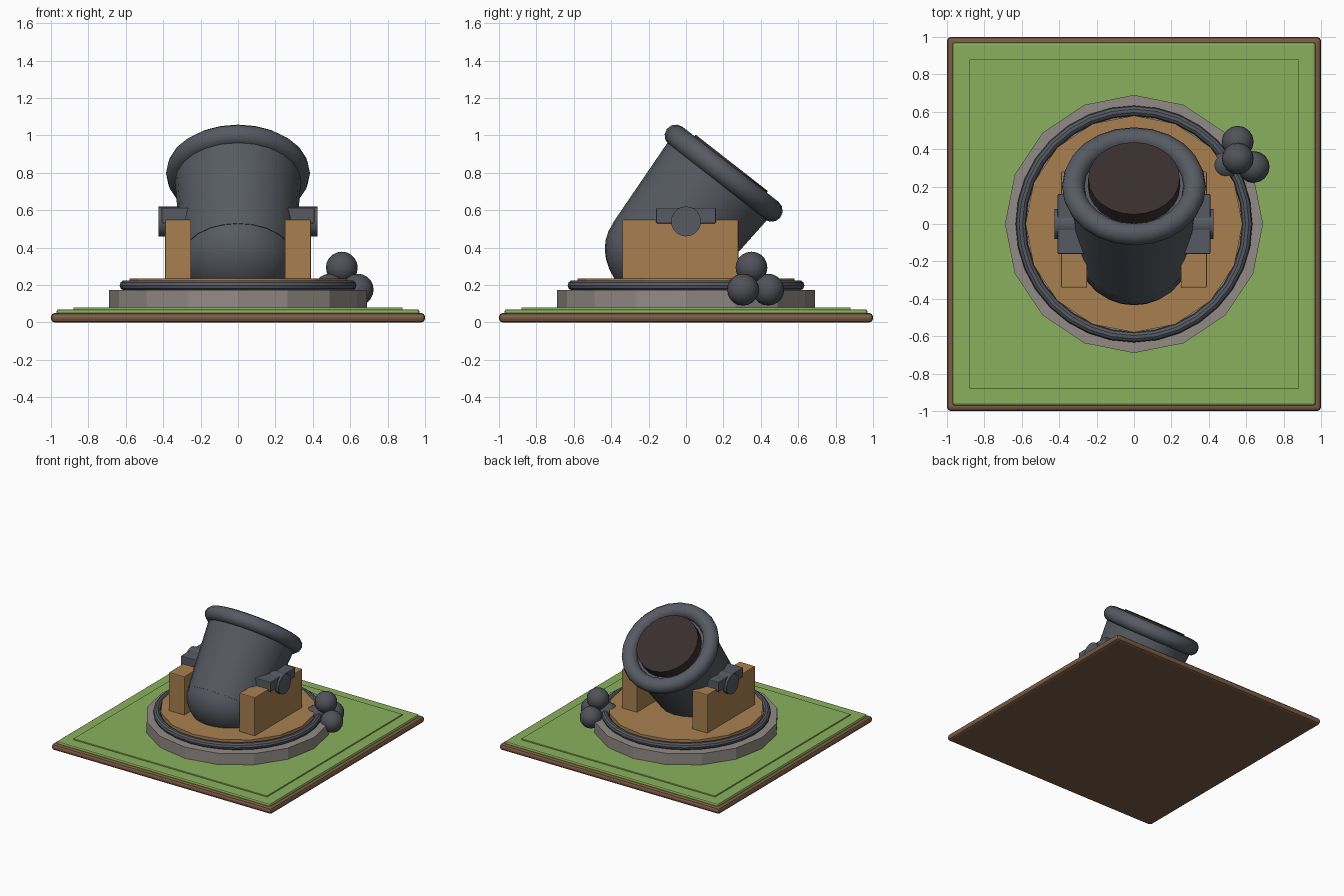
import bpy, bmesh, math
from mathutils import Vector, Matrix

old = bpy.data.objects.get("Cube")
if old:
    bpy.data.objects.remove(old, do_unlink=True)


def material(name, hexcode):
    def linear(c):
        return c / 12.92 if c <= 0.04045 else ((c + 0.055) / 1.055) ** 2.4
    rgb = [linear(int(hexcode[i:i + 2], 16) / 255) for i in (0, 2, 4)]
    m = bpy.data.materials.new(name)
    m.use_nodes = True
    m.diffuse_color = (*rgb, 1)
    node = next(n for n in m.node_tree.nodes if n.type == 'BSDF_PRINCIPLED')
    node.inputs["Base Color"].default_value = (*rgb, 1)
    node.inputs["Roughness"].default_value = 0.8
    return m


EARTH = material("earth brown", "7C5D44")
GRASS = material("grass green", "8AB05D")
STONE = material("stone grey", "918B85")
WOOD = material("timber", "A98050")
IRON = material("iron", "565A62")
SHOT = material("dark iron", "505258")
BORE = material("bore black", "3A2E2E")


def finish(name, mat, smooth=True, bevel=0, segments=2):
    ob = bpy.context.object
    ob.name = name
    ob.data.name = name
    ob.data.materials.clear()
    ob.data.materials.append(mat)
    if smooth:
        bpy.ops.object.shade_smooth_by_angle(angle=math.radians(35))
    if bevel:
        mod = ob.modifiers.new("bevel", 'BEVEL')
        mod.width = bevel
        mod.segments = segments
    return ob


def box(name, mat, low, high, bevel):
    low, high = Vector(low), Vector(high)
    bpy.ops.mesh.primitive_cube_add(size=1, location=(low + high) / 2)
    bpy.context.object.scale = high - low
    bpy.ops.object.transform_apply(location=False, rotation=False, scale=True)
    return finish(name, mat, False, bevel)


def disc(name, mat, radius, low, high, sides):
    bpy.ops.mesh.primitive_cylinder_add(vertices=sides, radius=radius, depth=high - low,
                                        location=(0, 0, (low + high) / 2))
    return finish(name, mat, False)


def lathe(name, mat, profile, sides=24):
    # Turn a (radius, height) profile around z; radius 0 closes to a point
    bm = bmesh.new()
    rings = []
    for r, z in profile:
        count = sides if r > 1e-6 else 1
        rings.append([bm.verts.new((r * math.sin(math.tau * i / sides),
                                    r * math.cos(math.tau * i / sides), z))
                      for i in range(count)])
    for a, b in zip(rings, rings[1:]):
        for i in range(sides):
            corners = [a[i % len(a)], a[(i + 1) % len(a)],
                       b[(i + 1) % len(b)], b[i % len(b)]]
            bm.faces.new(list(dict.fromkeys(corners)))
    bmesh.ops.recalc_face_normals(bm, faces=bm.faces)
    mesh = bpy.data.meshes.new(name)
    bm.to_mesh(mesh)
    bm.free()
    ob = bpy.data.objects.new(name, mesh)
    bpy.context.collection.objects.link(ob)
    bpy.ops.object.select_all(action='DESELECT')
    bpy.context.view_layer.objects.active = ob
    ob.select_set(True)
    return finish(name, mat)


# Ground tile
box("earth_slab", EARTH, (-1, -1, 0), (1, 1, 0.05), 0.02)
box("grass_slab", GRASS, (-0.97, -0.97, 0.03), (0.97, 0.97, 0.07), 0.012)
box("grass_plate", GRASS, (-0.88, -0.88, 0.06), (0.88, 0.88, 0.08), 0.003)

# Round platform with iron traversing ring
disc("stone_footing", STONE, 0.69, 0.075, 0.172, 16)
disc("timber_deck", WOOD, 0.58, 0.16, 0.235, 16)
bpy.ops.mesh.primitive_torus_add(major_segments=32, minor_segments=10, major_radius=0.605,
                                 minor_radius=0.028, location=(0, 0, 0.198))
finish("iron_ring", IRON)

# Carriage cheeks, trunnions and their caps
PIVOT = Vector((0, 0, 0.54))
for side, s in (("left", 1), ("right", -1)):
    x = sorted((0.25 * s, 0.39 * s))
    box(side + "_cheek", WOOD, (x[0], -0.34, 0.23), (x[1], 0.28, 0.55), 0.006)
    x = sorted((0.25 * s, 0.408 * s))
    box(side + "_trunnion_cap", IRON, (x[0], -0.16, 0.53), (x[1], 0.16, 0.612), 0.005)
    bpy.ops.mesh.primitive_cylinder_add(vertices=20, radius=0.08, depth=0.225,
                                        location=(0.3125 * s, 0, PIVOT.z),
                                        rotation=(0, math.pi / 2, 0))
    finish(side + "_trunnion", IRON)

# Barrel parts, built upright around the pivot and then tilted back
breech_end, breech_radius, breech_depth = -0.25, 0.3, 0.245
dome = [(breech_radius * math.sin(a), breech_end - breech_depth * math.cos(a))
        for a in (math.pi / 2 * i / 8 for i in range(9))]
parts = [
    lathe("breech", IRON, dome),
    lathe("barrel", IRON, [(0, breech_end), (breech_radius + 0.003, breech_end),
                           (0.34, 0.32), (0, 0.32)]),
    lathe("bore", BORE, [(0, 0.3), (0.245, 0.3), (0.245, 0.397), (0, 0.397)]),
]
bpy.ops.mesh.primitive_torus_add(major_segments=24, minor_segments=12,
                                 major_radius=0.325, minor_radius=0.06)
rim = finish("muzzle_rim", IRON)
rim.location.z = 0.327
bpy.ops.object.transform_apply(location=True, rotation=False, scale=False)
parts.append(rim)
for ob in parts:
    ob.matrix_world = Matrix.Translation(PIVOT) @ Matrix.Rotation(math.radians(-38), 4, 'X')

# Stack of round shot
for i, spot in enumerate([(0.555, 0.44, 0.175), (0.64, 0.305, 0.175),
                          (0.49, 0.315, 0.175), (0.555, 0.35, 0.293)]):
    bpy.ops.mesh.primitive_uv_sphere_add(segments=16, ring_count=10, radius=0.085, location=spot)
    finish("round_shot_%d" % (i + 1), SHOT)
